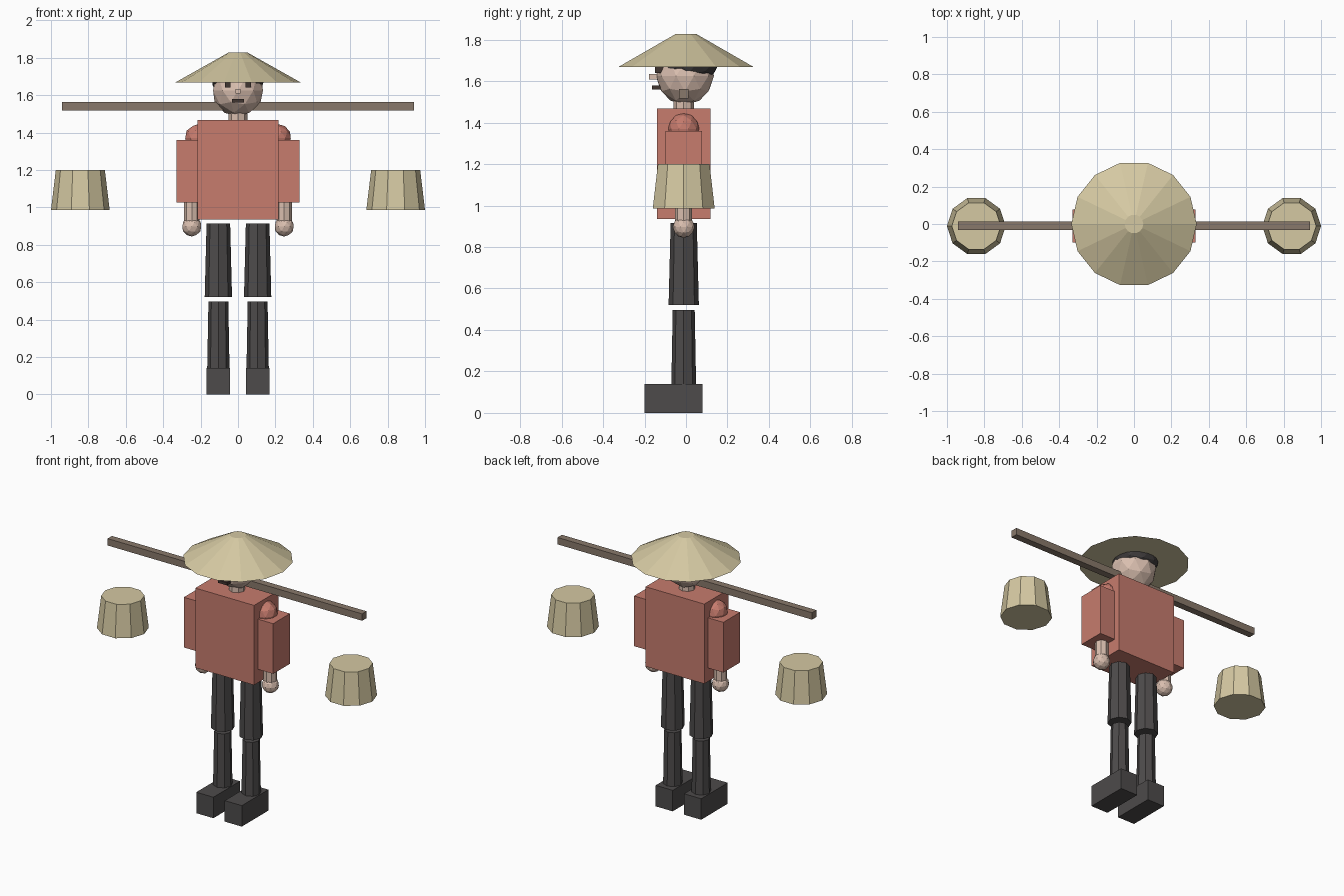
import bpy
import bmesh
from math import radians
from mathutils import Matrix

cube = bpy.data.objects.get("Cube")
if cube:
    bpy.data.objects.remove(cube, do_unlink=True)


def material(name, r, g, b):
    mat = bpy.data.materials.new(name)
    mat.use_nodes = True
    mat.diffuse_color = (r, g, b, 1)
    bsdf = next(n for n in mat.node_tree.nodes if n.type == 'BSDF_PRINCIPLED')
    bsdf.inputs["Base Color"].default_value = (r, g, b, 1)
    bsdf.inputs["Roughness"].default_value = 0.9
    return mat


STRAW = material("straw", 0.66, 0.58, 0.36)
CLOTH = material("red cloth", 0.57, 0.2, 0.155)
SKIN = material("skin", 0.7, 0.52, 0.43)
WOOD = material("weathered wood", 0.25, 0.19, 0.145)
DARK = material("dark trousers", 0.075, 0.07, 0.07)
HAIR = material("dark hair", 0.05, 0.045, 0.045)
FEATURE = material("face feature", 0.05, 0.035, 0.03)


def finish(name, bm, mat, location):
    mesh = bpy.data.meshes.new(name)
    bm.to_mesh(mesh)
    bm.free()
    mesh.materials.append(mat)
    obj = bpy.data.objects.new(name, mesh)
    obj.location = location
    bpy.context.collection.objects.link(obj)
    return obj


def box(name, mat, x, y, z):
    """Box from its (min, max) range on each axis."""
    bm = bmesh.new()
    size = [b - a for a, b in (x, y, z)]
    bmesh.ops.create_cube(bm, size=1, matrix=Matrix.Diagonal((*size, 1)))
    return finish(name, bm, mat, [(a + b) / 2 for a, b in (x, y, z)])


def taper(name, mat, x, y, z, r_low, r_high, sides):
    """Capped upright frustum with a corner on the x axis."""
    bm = bmesh.new()
    bmesh.ops.create_cone(bm, cap_ends=True, segments=sides, radius1=r_low,
                          radius2=r_high, depth=z[1] - z[0],
                          matrix=Matrix.Rotation(radians(90), 4, 'Z'))
    return finish(name, bm, mat, (x, y, (z[0] + z[1]) / 2))


def ball(name, mat, location, radius, flatten=1):
    bm = bmesh.new()
    bmesh.ops.create_icosphere(bm, subdivisions=2, radius=radius,
                               matrix=Matrix.Diagonal((1, 1, flatten, 1)))
    return finish(name, bm, mat, location)


BODY_Y = -0.011

# Head, hair and hat
ball("head", SKIN, (0, -0.005, 1.625), 0.14)
ball("hair", HAIR, (0, 0.013, 1.695), 0.15, 0.72)
taper("hat", STRAW, 0, 0, (1.668, 1.828), 0.335, 0.05, 14)

# Face
box("nose", SKIN, (-0.014, 0.014), (-0.178, -0.13), (1.608, 1.634))
box("mouth", FEATURE, (-0.032, 0.032), (-0.163, -0.115), (1.56, 1.578))

# Torso, neck and carrying pole
taper("neck", SKIN, 0, BODY_Y, (1.44, 1.52), 0.05, 0.05, 8)
box("torso", CLOTH, (-0.217, 0.217), (-0.14, 0.117), (0.935, 1.467))
box("carrying_pole", WOOD, (-0.94, 0.94), (-0.033, 0.013), (1.517, 1.563))

# Paired parts
for side, s in (("left", 1), ("right", -1)):
    def span(a, b):
        return sorted((s * a, s * b))

    box(side + "_eye", FEATURE, span(0.04, 0.07), (-0.15, -0.105), (1.64, 1.67))
    ball(side + "_shoulder", CLOTH, (s * 0.21, BODY_Y, 1.37), 0.076)
    box(side + "_sleeve", CLOTH, span(0.17, 0.33), (-0.1, 0.077), (1.025, 1.36))
    taper(side + "_forearm", SKIN, s * 0.247, BODY_Y, (0.9, 1.06), 0.041, 0.041, 8)
    ball(side + "_hand", SKIN, (s * 0.247, BODY_Y, 0.897), 0.053)
    taper(side + "_thigh", DARK, s * 0.105, BODY_Y, (0.52, 0.915), 0.073, 0.063, 8)
    taper(side + "_shin", DARK, s * 0.105, BODY_Y, (0.12, 0.497), 0.06, 0.053, 8)
    box(side + "_shoe", DARK, span(0.042, 0.168), (-0.2, 0.08), (0, 0.14))
    taper(side + "_basket", STRAW, s * 0.843, BODY_Y, (0.985, 1.2), 0.157, 0.131, 10)
